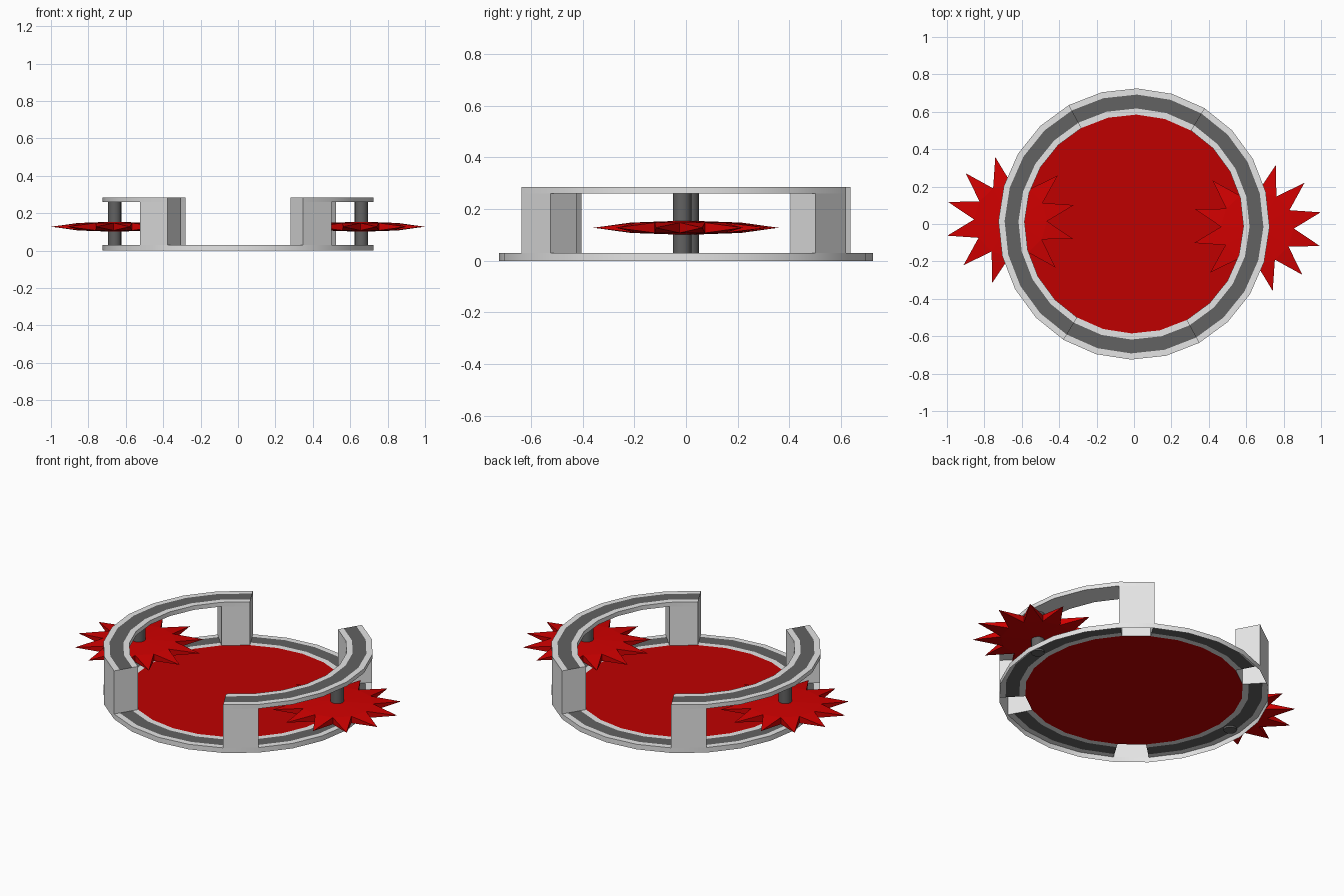
import bpy, bmesh, math

if "Cube" in bpy.data.objects:
    bpy.data.objects.remove(bpy.data.objects["Cube"])

STEP = math.radians(15)
TWIST = math.radians(-1.3)
RADII = (0.585, 0.618, 0.692, 0.725)   # inner edge, dark band, outer edge
POSTS = [k % 24 for k in (-4, 3, 8, 15)]  # sectors that carry a post


def material(name, rgb):
    m = bpy.data.materials.new(name)
    m.diffuse_color = (*rgb, 1)
    m.use_nodes = True
    m.node_tree.nodes["Principled BSDF"].inputs["Base Color"].default_value = m.diffuse_color
    return m


LIGHT = material("light_grey", (0.78, 0.78, 0.78))
DARK = material("dark_grey", (0.122, 0.122, 0.122))
RED = material("floor_red", (0.52, 0.0, 0.0))
BLADE_RED = material("blade_red", (0.64, 0.0, 0.0))


def finish(bm, name, mats, smooth=False, recalc=True):
    if recalc:
        bmesh.ops.recalc_face_normals(bm, faces=bm.faces[:])
    me = bpy.data.meshes.new(name)
    bm.to_mesh(me)
    bm.free()
    for m in mats:
        me.materials.append(m)
    ob = bpy.data.objects.new(name, me)
    bpy.context.collection.objects.link(ob)
    if smooth:
        bpy.ops.object.select_all(action='DESELECT')
        ob.select_set(True)
        bpy.context.view_layer.objects.active = ob
        bpy.ops.object.shade_smooth_by_angle()
    return ob


def sector_ring(name, start, count, z0, z1, top, bottom, inner=True):
    """Arc of 15 degree sectors; top(k) and bottom(k) say which sectors are closed."""
    bm = bmesh.new()
    closed = count == 24
    n = count if closed else count + 1
    cols = []
    for i in range(n):
        a = TWIST + (start + i) * STEP
        cols.append([[bm.verts.new((r * math.cos(a), r * math.sin(a), z)) for r in RADII]
                     for z in (z0, z1)])
    for i in range(count):
        p, q = cols[i], cols[(i + 1) % n]
        k = (start + i) % 24
        for j in range(3):
            if top(k):
                f = bm.faces.new((p[1][j], p[1][j + 1], q[1][j + 1], q[1][j]))
                f.material_index = 1 if j == 1 else 0
            if bottom(k):
                bm.faces.new((p[0][j], q[0][j], q[0][j + 1], p[0][j + 1]))
        bm.faces.new((p[0][3], q[0][3], q[1][3], p[1][3]))
        if inner:
            bm.faces.new((p[0][0], p[1][0], q[1][0], q[0][0]))
    if not closed:
        for c in (cols[0], cols[-1]):
            for j in range(3):
                bm.faces.new((c[0][j], c[0][j + 1], c[1][j + 1], c[1][j]))
    bmesh.ops.delete(bm, geom=[v for v in bm.verts if not v.link_faces], context='VERTS')
    return finish(bm, name, (LIGHT, DARK), smooth=count > 1)


def always(k):
    return True


def never(k):
    return False


def off_post(k):
    return k not in POSTS


# Base ring: a shell open from below, with openings under the hollow posts
sector_ring("base_ring", 0, 24, 0, 0.03, off_post, never, inner=False)

# Red floor disc, level with the top of the ring
bm = bmesh.new()
bm.faces.new([bm.verts.new((RADII[0] * math.cos(TWIST + i * STEP),
                            RADII[0] * math.sin(TWIST + i * STEP), 0.03)) for i in range(24)])
finish(bm, "floor_disc", (RED,), recalc=False)

# Upper arcs and their hollow end posts
for side, start in (("right", -4), ("left", 8)):
    sector_ring(side + "_upper_arc", start, 8, 0.26, 0.285, always, off_post)
    for end, k in (("first", start), ("last", start + 7)):
        sector_ring(f"{side}_{end}_post", k, 1, 0.03, 0.26, never, never)


def blade(name, cx, cy, turn):
    """Twelve-pointed star, thick in the middle, with sharp tips."""
    bm = bmesh.new()
    top = bm.verts.new((cx, cy, 0.155))
    bot = bm.verts.new((cx, cy, 0.101))
    tips, up, dn = [], [], []
    for i in range(12):
        a = turn + math.radians(13.6 + 30 * i)
        b = a + math.radians(15)
        tips.append(bm.verts.new((cx + 0.348 * math.cos(a), cy + 0.348 * math.sin(a), 0.128)))
        x, y = cx + 0.195 * math.cos(b), cy + 0.195 * math.sin(b)
        up.append(bm.verts.new((x, y, 0.148)))
        dn.append(bm.verts.new((x, y, 0.108)))
    for i in range(12):
        t = tips[i]
        bm.faces.new((top, up[i - 1], up[i]))
        bm.faces.new((bot, dn[i], dn[i - 1]))
        bm.faces.new((up[i - 1], t, up[i]))
        bm.faces.new((dn[i - 1], dn[i], t))
        bm.faces.new((up[i - 1], dn[i - 1], t))
        bm.faces.new((up[i], t, dn[i]))
    finish(bm, name, (BLADE_RED,))


# Star blades on dark axles, one on each side
for side, turn in (("right", 0), ("left", math.pi)):
    cx = 0.66 * math.cos(turn + TWIST)
    cy = 0.66 * math.sin(turn + TWIST)
    blade(side + "_star_blade", cx, cy * 1.3, turn)
    bpy.ops.mesh.primitive_cylinder_add(vertices=16, radius=0.036, depth=0.25,
                                        location=(cx, cy, 0.145))
    axle = bpy.context.object
    axle.name = side + "_axle"
    axle.data.materials.append(DARK)
    bpy.ops.object.shade_smooth_by_angle()
